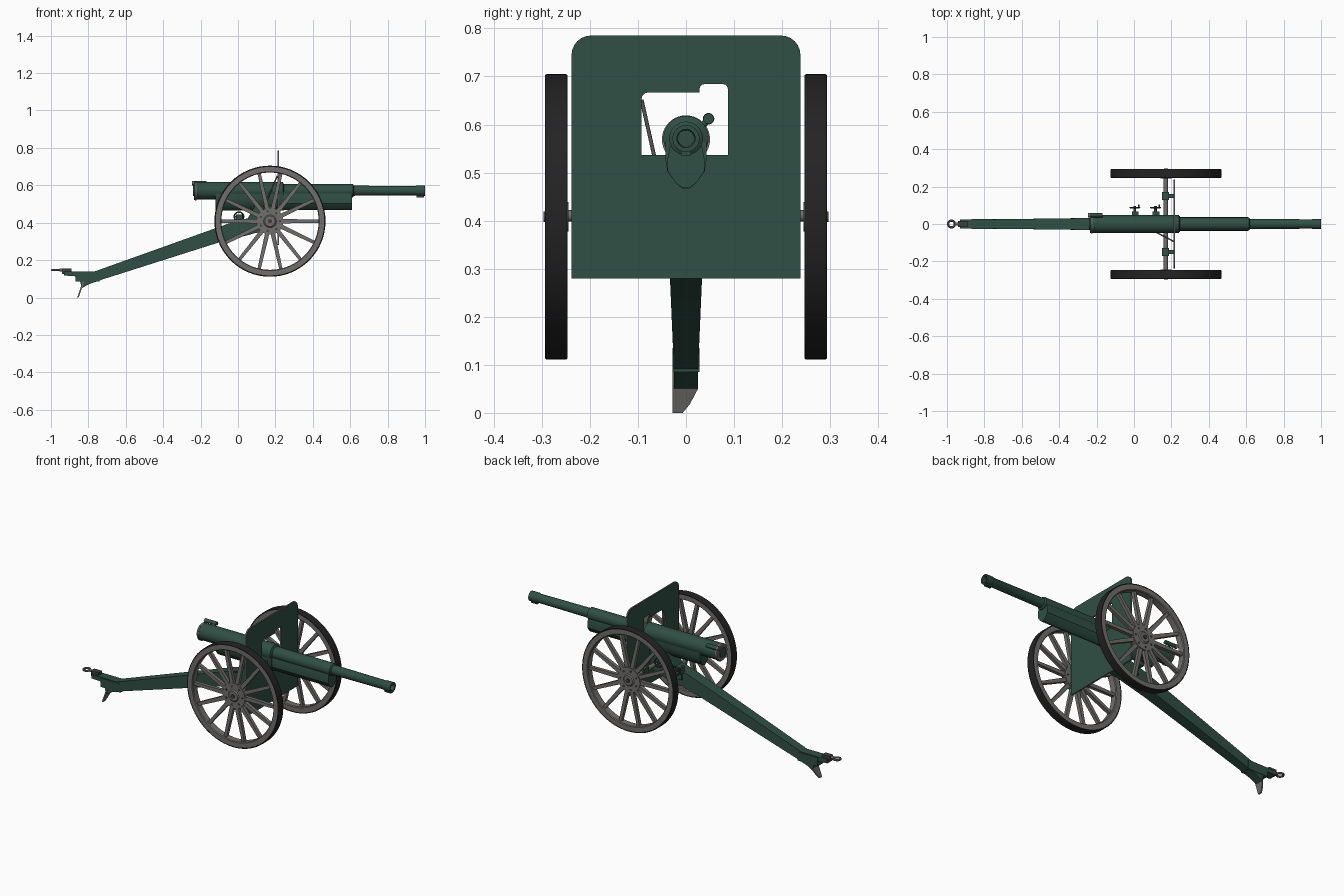
import bpy, bmesh, math
from mathutils import Vector, Matrix

if "Cube" in bpy.data.objects:
    bpy.data.objects.remove(bpy.data.objects["Cube"])


def material(name, rgb):
    m = bpy.data.materials.new(name)
    m.diffuse_color = (*rgb, 1)
    m.use_nodes = True
    m.node_tree.nodes["Principled BSDF"].inputs["Base Color"].default_value = m.diffuse_color
    return m


GREEN = material("dark_green_paint", (0.029, 0.078, 0.058))
GREY = material("worn_grey_metal", (0.165, 0.158, 0.150))
BLACK = material("black_rubber", (0.017, 0.017, 0.017))
DARK = material("dark_steel", (0.045, 0.050, 0.048))


def finish(name, bm, *mats):
    bmesh.ops.recalc_face_normals(bm, faces=bm.faces[:])
    me = bpy.data.meshes.new(name)
    bm.to_mesh(me)
    bm.free()
    for m in mats:
        me.materials.append(m)
    ob = bpy.data.objects.new(name, me)
    bpy.context.collection.objects.link(ob)
    return ob


def place(axis, a, u, v):
    return {"x": (a, u, v), "y": (u, a, v), "z": (u, v, a)}[axis]


def prism(name, loops, axis, lo, hi, mat):
    """Extrude a flat outline (with optional hole loops) along an axis."""
    bm = bmesh.new()
    edges = []
    for pts in loops:
        vs = [bm.verts.new(place(axis, lo, *p)) for p in pts]
        if len(loops) == 1:
            bm.faces.new(vs)
        else:
            edges += [bm.edges.new((vs[i - 1], vs[i])) for i in range(len(vs))]
    if edges:
        bmesh.ops.triangle_fill(bm, edges=edges, use_beauty=True)
    ret = bmesh.ops.extrude_face_region(bm, geom=bm.faces[:])
    up = [g for g in ret["geom"] if isinstance(g, bmesh.types.BMVert)]
    bmesh.ops.translate(bm, verts=up, vec=place(axis, hi - lo, 0, 0))
    return finish(name, bm, mat)


def box(name, x, y, z, mat):
    return prism(name, [[(x[0], z[0]), (x[1], z[0]), (x[1], z[1]), (x[0], z[1])]], "y", *y, mat)


def lathe(name, prof, axis, centre, mat, seg=36, closed=False):
    """Revolve (along, radius) points round an axis."""
    bm = bmesh.new()
    rings = []
    for a, r in prof:
        rings.append([bm.verts.new(Vector(centre) + Vector(place(
            axis, a, r * math.cos(t * math.tau / seg), r * math.sin(t * math.tau / seg))))
            for t in range(seg)])
    for i in range(0 if closed else 1, len(rings)):
        p, q = rings[i - 1], rings[i]
        for t in range(seg):
            bm.faces.new((p[t - 1], p[t], q[t], q[t - 1]))
    bmesh.ops.remove_doubles(bm, verts=bm.verts[:], dist=1e-5)
    return finish(name, bm, mat)


def rod(name, a, b, r, mat, seg=12):
    a, b = Vector(a), Vector(b)
    bm = bmesh.new()
    bmesh.ops.create_cone(bm, cap_ends=True, segments=seg, radius1=r, radius2=r, depth=(b - a).length,
                          matrix=Matrix.Translation((a + b) / 2) @ (b - a).to_track_quat("Z", "Y").to_matrix().to_4x4())
    return finish(name, bm, mat)


def ring(name, axis, centre, R, r, mat):
    prof = [(r * math.sin(k * math.tau / 8), R + r * math.cos(k * math.tau / 8)) for k in range(8)]
    return lathe(name, prof, axis, centre, mat, 28, True)


def arc(cx, cy, r, a0, a1, n=6):
    return [(cx + r * math.cos(math.radians(a0 + (a1 - a0) * i / n)),
             cy + r * math.sin(math.radians(a0 + (a1 - a0) * i / n))) for i in range(n + 1)]


# Barrel: breech, jacket, tube, muzzle swell and bore
AX = 0.571
lathe("barrel", [(-0.222, 0), (-0.222, 0.047), (0.24, 0.047), (0.245, 0.035), (0.615, 0.035), (0.62, 0.027),
                 (0.95, 0.025), (0.955, 0.028), (1.0, 0.028), (1.0, 0.019), (0.9, 0.017), (0.9, 0)],
      "x", (0, 0, AX), GREEN, 40)
lathe("breech_ring", [(-0.235, 0), (-0.235, 0.046), (-0.23, 0.05), (-0.222, 0.05), (-0.222, 0)],
      "x", (0, 0, AX - 0.002), GREY, 40)
lathe("breech_block", [(-0.24, 0), (-0.24, 0.028), (-0.23, 0.03), (-0.23, 0)], "x", (0, 0, AX), GREEN)
box("muzzle_lug", (0.955, 0.995), (-0.01, 0.01), (0.536, 0.55), GREEN)

# Breech lever beside the barrel
rod("breech_lever", (-0.243, 0.047, 0.612), (-0.168, 0.047, 0.612), 0.011, GREEN, 16)
rod("breech_lever_cap", (-0.246, 0.047, 0.612), (-0.235, 0.047, 0.612), 0.012, GREY, 16)
rod("breech_lever_arm", (-0.2, 0.047, 0.61), (-0.2, 0.025, 0.59), 0.007, GREEN)

# Recoil cradle under the barrel
half = [(0.043, 0.565), (0.043, 0.53), (0.039, 0.503), (0.02, 0.477), (0.006, 0.466)]
prism("recoil_cradle", [half + [(-y, z) for y, z in reversed(half)]], "x", -0.12, 0.245, GREEN)
half = [(0.033, 0.555), (0.038, 0.53), (0.038, 0.503), (0.02, 0.477), (0.006, 0.468)]
prism("recoil_cradle_front", [half + [(-y, z) for y, z in reversed(half)]], "x", 0.24, 0.61, GREEN)

# Trail, narrowing towards the tail
trail = prism("trail", [[(-0.93, 0.14), (-0.93, 0.117), (-0.875, 0.115), (-0.845, 0.09), (-0.835, 0.05),
                         (-0.8, 0.07), (-0.72, 0.098), (-0.1, 0.295), (0.06, 0.335), (0.14, 0.36),
                         (0.14, 0.43), (0.03, 0.42), (-0.06, 0.392), (-0.765, 0.14)]], "y", -1, 1, GREEN)
for v in trail.data.vertices:
    v.co.y *= 0.025 + 0.009 * min(1, max(0, (v.co.x + 0.75) / 0.5))

# Spade blade, raked backwards
spade = prism("spade", [[(-0.028, 0.0), (-0.007, 0.0), (0.008, 0.018), (0.025, 0.05), (0.025, 0.085),
                         (-0.028, 0.085)]], "x", -0.004, 0.004, GREY)
for v in spade.data.vertices:
    v.co.x += -0.856 + v.co.z * 0.35
box("trail_end_cheeks", (-0.87, -0.74), (-0.028, 0.028), (0.085, 0.135), GREEN)

# Towing eye
box("towing_bracket", (-0.94, -0.89), (-0.016, 0.016), (0.125, 0.156), DARK)
rod("towing_stem", (-0.955, 0, 0.147), (-0.9, 0, 0.147), 0.008, GREY)
ring("towing_eye", "z", (-0.976, 0, 0.147), 0.018, 0.006, GREY)

# Carriage saddle between trail and cradle
prism("carriage_saddle", [[(0.0, 0.36), (0.1, 0.345), (0.17, 0.365), (0.205, 0.39), (0.205, 0.49),
                           (0.09, 0.49), (0.05, 0.42), (0.0, 0.405)]], "y", -0.04, 0.04, GREEN)

# Shield with sight notch and grey bare edges
shield_out = [(-0.238, 0.28), (0.238, 0.28)] + arc(0.198, 0.745, 0.04, 0, 90) + arc(-0.198, 0.745, 0.04, 90, 180)
window = [(-0.093, 0.537), (0.087, 0.537)] + arc(0.077, 0.674, 0.01, 0, 90, 3) + \
    arc(0.038, 0.674, 0.01, 90, 180, 3) + [(0.028, 0.667)] + arc(-0.078, 0.652, 0.015, 90, 180, 3)
shield = prism("shield", [shield_out, window], "x", 0.212, 0.22, GREEN)
shield.data.materials.append(GREY)
for p in shield.data.polygons:
    p.material_index = int(abs(p.normal.x) < 0.5)
rod("shield_strut", (0.21, -0.092, 0.65), (0.12, -0.045, 0.44), 0.004, GREY)

# Axle and its shield brackets
rod("axle", (0.17, -0.25, 0.41), (0.17, 0.25, 0.41), 0.012, GREY, 16)
for s, side in ((-1, "left"), (1, "right")):
    y = s * 0.15
    box("axle_block_" + side, (0.15, 0.188), (y - 0.021, y + 0.021), (0.386, 0.434), GREEN)
    box("shield_bracket_" + side, (0.186, 0.213), (y - 0.01, y + 0.01), (0.395, 0.425), GREEN)

# Aiming handwheels on the far side
for x, z, name in ((0.005, 0.432, "elevation"), (0.115, 0.45, "traverse")):
    ring(name + "_handwheel", "y", (x, 0.088, z), 0.025, 0.004, DARK)
    rod(name + "_shaft", (x, 0.03, z), (x, 0.096, z), 0.007, DARK)
    rod(name + "_crossbar", (x - 0.025, 0.088, z), (x + 0.025, 0.088, z), 0.003, DARK)
    rod(name + "_grip", (x + 0.02, 0.088, z), (x + 0.02, 0.105, z), 0.004, DARK)
    box(name + "_gearbox", (x - 0.015, x + 0.02), (0.03, 0.066), (z - 0.03, z + 0.012), GREEN)

# Wheels
WX, WZ, SPOKES = 0.171, 0.408, 14
for s, side in ((-1, "left"), (1, "right")):
    c = (WX, s * 0.27, WZ)
    lathe("tyre_" + side, [(-0.023, 0.29), (-0.023, 0.295), (-0.02, 0.297), (0.02, 0.297), (0.023, 0.295),
                           (0.023, 0.29)], "y", c, BLACK, 64, True)
    lathe("wheel_rim_" + side, [(-0.0225, 0.291), (-0.0225, 0.264), (-0.018, 0.26), (0.018, 0.26),
                                (0.0225, 0.264), (0.0225, 0.291)], "y", c, GREY, 64, True)
    lathe("hub_" + side, [(-0.026, 0), (-0.026, 0.03), (-0.014, 0.034), (-0.014, 0.072), (0.014, 0.072),
                          (0.014, 0.034), (0.02, 0.028), (0.02, 0.0)] if s > 0 else
          [(-0.02, 0), (-0.02, 0.028), (-0.014, 0.034), (-0.014, 0.072), (0.014, 0.072),
           (0.014, 0.034), (0.026, 0.03), (0.026, 0)], "y", c, GREY, 32)
    rod("hub_cap_" + side, (WX, s * 0.28, WZ), (WX, s * 0.297, WZ), 0.011, DARK, 16)
    bm, bolts = bmesh.new(), bmesh.new()
    for k in range(SPOKES):
        t = k * math.tau / SPOKES
        rot = Matrix.Translation(c) @ Matrix.Rotation(-t, 4, "Y")
        v = bmesh.ops.create_cube(bm, size=1)["verts"]
        for q in v:
            w = 0.024 if q.co.x < 0 else 0.017
            q.co = rot @ Vector((0.155 + q.co.x * 0.22, q.co.y * 0.02, q.co.z * w))
        if k % 2 == 0:
            bmesh.ops.create_cone(bolts, cap_ends=True, segments=8, radius1=0.006, radius2=0.006, depth=0.034,
                                  matrix=rot @ Matrix.Translation((0.054, 0, 0)) @ Matrix.Rotation(math.pi / 2, 4, "X"))
    finish("spokes_" + side, bm, GREY)
    finish("hub_bolts_" + side, bolts, DARK)

# Smooth round parts, keep hard edges
bpy.ops.object.select_all(action="SELECT")
bpy.context.view_layer.objects.active = bpy.data.objects["barrel"]
bpy.ops.object.shade_smooth_by_angle(angle=math.radians(32))
